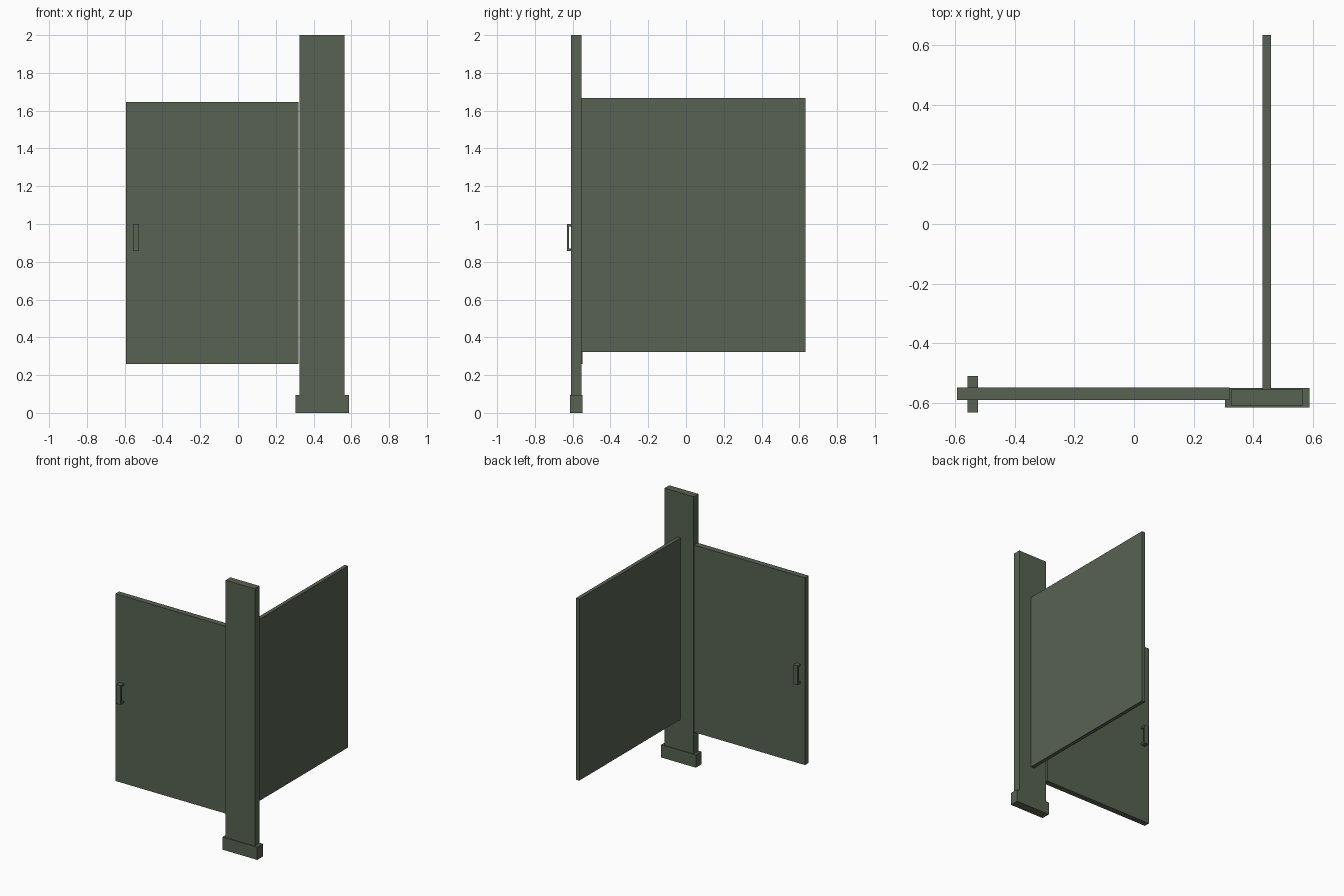
import bpy, bmesh

if "Cube" in bpy.data.objects:
    bpy.data.objects.remove(bpy.data.objects["Cube"])

green = bpy.data.materials.new("grey_green_paint")
green.diffuse_color = (0.095, 0.122, 0.083, 1)
green.use_nodes = True
green.node_tree.nodes["Principled BSDF"].inputs["Base Color"].default_value = green.diffuse_color


def finish(name, bm):
    bmesh.ops.recalc_face_normals(bm, faces=bm.faces)
    mesh = bpy.data.meshes.new(name)
    bm.to_mesh(mesh)
    bm.free()
    mesh.materials.append(green)
    bpy.context.collection.objects.link(bpy.data.objects.new(name, mesh))


def box(name, x, y, z):
    """Box from (min, max) ranges on each axis."""
    bm = bmesh.new()
    bmesh.ops.create_cube(bm, size=1)
    for v in bm.verts:
        v.co = [r[0] if c < 0 else r[1] for c, r in zip(v.co, (x, y, z))]
    finish(name, bm)


def handle(name, y_door, y_out):
    """U-shaped pull: side profile in y/z, extruded across x."""
    s = 1 if y_out > y_door else -1
    y_in = y_out - s * 0.012
    z0, z1, t = 0.857, 1.0, 0.014
    profile = [(y_door, z0), (y_out, z0), (y_out, z1), (y_door, z1),
               (y_door, z1 - t), (y_in, z1 - t), (y_in, z0 + t), (y_door, z0 + t)]
    bm = bmesh.new()
    face = bm.faces.new([bm.verts.new((-0.557, y, z)) for y, z in profile])
    ext = bmesh.ops.extrude_face_region(bm, geom=[face])["geom"]
    bmesh.ops.translate(bm, vec=(0.034, 0, 0),
                        verts=[g for g in ext if isinstance(g, bmesh.types.BMVert)])
    finish(name, bm)


# Upright post and its floor shoe
box("post", (0.325, 0.564), (-0.609, -0.554), (0, 2))
box("post_shoe", (0.304, 0.588), (-0.615, -0.549), (0, 0.094))

# Door and side partition panel
box("door", (-0.592, 0.319), (-0.59, -0.547), (0.26, 1.647))
box("side_panel", (0.431, 0.459), (-0.555, 0.633), (0.322, 1.667))

# Pull handles on both faces of the door
handle("front_handle", -0.589, -0.631)
handle("back_handle", -0.548, -0.509)
